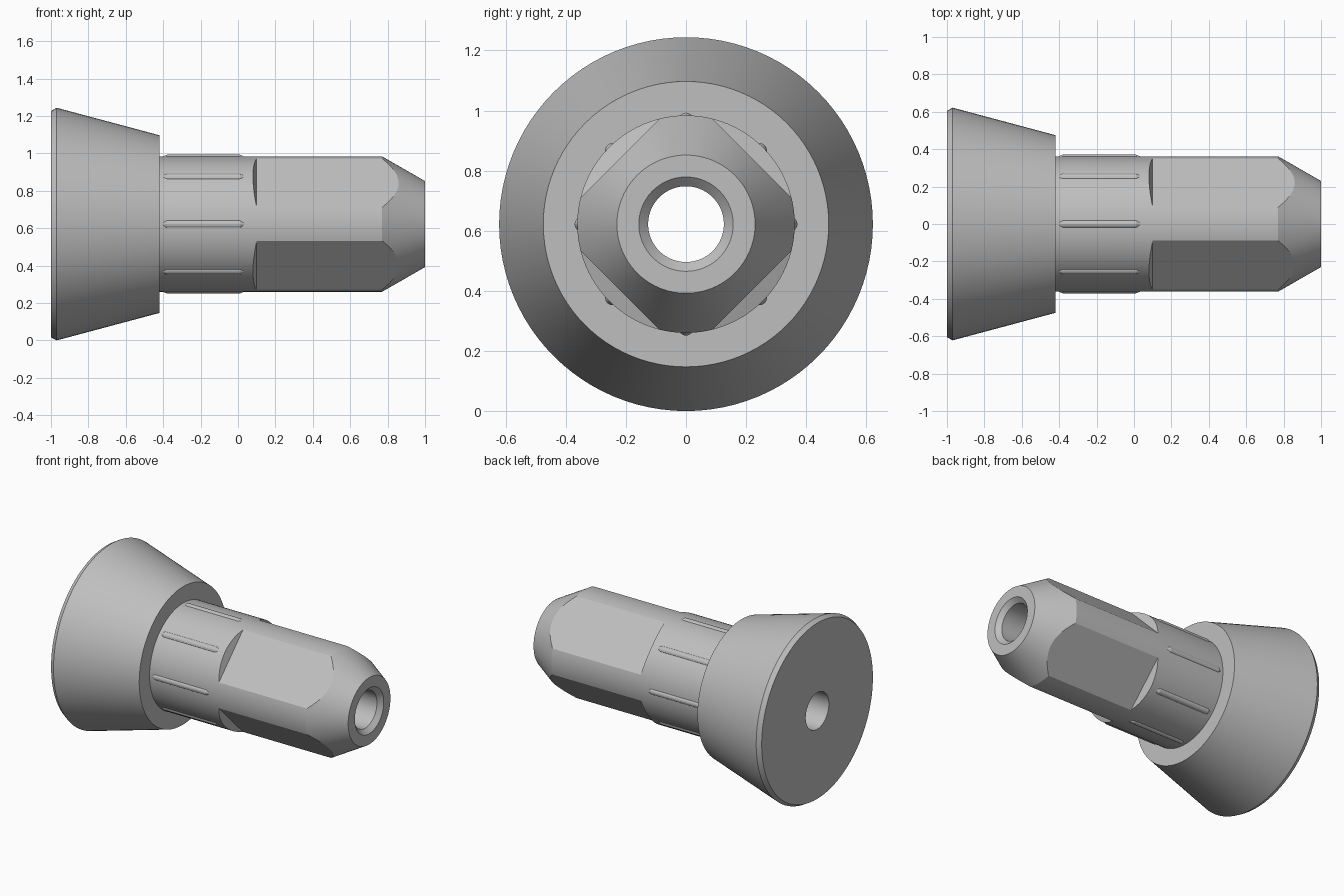
import bpy, bmesh
from math import cos, sin, pi, radians
from mathutils import Matrix, Vector

AXIS_Z = 0.622      # height of the main axis
R = 0.362           # shank radius
BORE = 0.126

if "Cube" in bpy.data.objects:
    bpy.data.objects.remove(bpy.data.objects["Cube"], do_unlink=True)

steel = bpy.data.materials.new("grey_steel")
steel.use_nodes = True
grey = (0.52, 0.52, 0.52, 1)
steel.diffuse_color = grey
steel.node_tree.nodes["Principled BSDF"].inputs["Base Color"].default_value = grey


def finish(bm, name):
    bmesh.ops.remove_doubles(bm, verts=bm.verts, dist=1e-5)
    bmesh.ops.recalc_face_normals(bm, faces=bm.faces)
    mesh = bpy.data.meshes.new(name)
    bm.to_mesh(mesh)
    bm.free()
    mesh.materials.append(steel)
    obj = bpy.data.objects.new(name, mesh)
    obj.location.z = AXIS_Z
    bpy.context.collection.objects.link(obj)
    return obj


def lathe(bm, profile, steps=96, offset=(0, 0, 0)):
    """Revolve a closed (x, radius) outline about the x axis."""
    rings = [[bm.verts.new(Vector((x, r * cos(a), r * sin(a))) + Vector(offset))
              for x, r in profile]
             for a in (2 * pi * i / steps for i in range(steps))]
    n = len(profile)
    for i in range(steps):
        a, b = rings[i], rings[(i + 1) % steps]
        for j in range(n):
            k = (j + 1) % n
            if profile[j][1] or profile[k][1]:
                bm.faces.new((a[j], a[k], b[k], b[j]))


def prism(bm, outline, depth, matrix):
    """Extrude a flat outline both ways along its normal."""
    lo, hi = [[bm.verts.new(matrix @ Vector((u, s * depth, v))) for u, v in outline]
              for s in (-1, 1)]
    bm.faces.new(lo)
    bm.faces.new(hi)
    n = len(outline)
    for i in range(n):
        j = (i + 1) % n
        bm.faces.new((lo[i], lo[j], hi[j], hi[i]))


def boolean(obj, cutter, operation):
    mod = obj.modifiers.new("cut", "BOOLEAN")
    mod.operation, mod.object, mod.solver = operation, cutter, "EXACT"
    bpy.context.view_layer.update()
    graph = bpy.context.evaluated_depsgraph_get()
    mesh = bpy.data.meshes.new_from_object(obj.evaluated_get(graph))
    obj.modifiers.clear()
    obj.data = mesh
    bpy.data.objects.remove(cutter, do_unlink=True)


def smooth(obj):
    bpy.ops.object.select_all(action="DESELECT")
    obj.select_set(True)
    bpy.context.view_layer.objects.active = obj
    bpy.ops.object.shade_smooth_by_angle(angle=radians(20))


# Tapered head with a bore
bm = bmesh.new()
lathe(bm, [(-1, BORE), (-1, 0.605), (-0.97, 0.622), (-0.42, 0.475), (-0.42, BORE)])
head = finish(bm, "tapered_head")

# Hexagonal socket with a coned floor
bm = bmesh.new()
hexagon = [(0.238 * cos(k * pi / 3), 0.238 * sin(k * pi / 3)) for k in range(6)]
prism(bm, hexagon, 0.2, Matrix.Translation((-0.9, 0, 0)) @ Matrix.Rotation(pi / 2, 4, "Z"))
socket = finish(bm, "socket_cutter")
bm = bmesh.new()
lathe(bm, [(-1.05, 0), (-1.05, 0.3), (-0.9, 0.3), (-0.8, 0.2), (-0.8, 0)])
boolean(socket, finish(bm, "socket_floor"), "INTERSECT")
boolean(head, socket, "DIFFERENCE")
smooth(head)

# Shank with a coned tip and a chamfered bore
bm = bmesh.new()
lathe(bm, [(-0.42, BORE), (-0.42, R), (0.77, R), (1, 0.23), (1, 0.157), (0.97, BORE)])
shank = finish(bm, "shank")

# Four diagonal flats with a sloped shoulder
bm = bmesh.new()
for k in range(4):
    prism(bm, [(0.1, 0.311), (0.045, 0.45), (1.1, 0.45), (1.1, 0.311)], 0.25,
          Matrix.Rotation(pi / 4 + k * pi / 2, 4, "X"))
boolean(shank, finish(bm, "flat_cutter"), "DIFFERENCE")
smooth(shank)

# Eight thin rounded ribs around the shank
bm = bmesh.new()
for k in range(8):
    a = k * pi / 4
    lathe(bm, [(-0.41, 0), (-0.41, 0.012), (-0.38, 0.024), (0.01, 0.024), (0.04, 0.012), (0.04, 0)],
          16, (0, 0.347 * cos(a), 0.347 * sin(a)))
smooth(finish(bm, "grip_ribs"))
